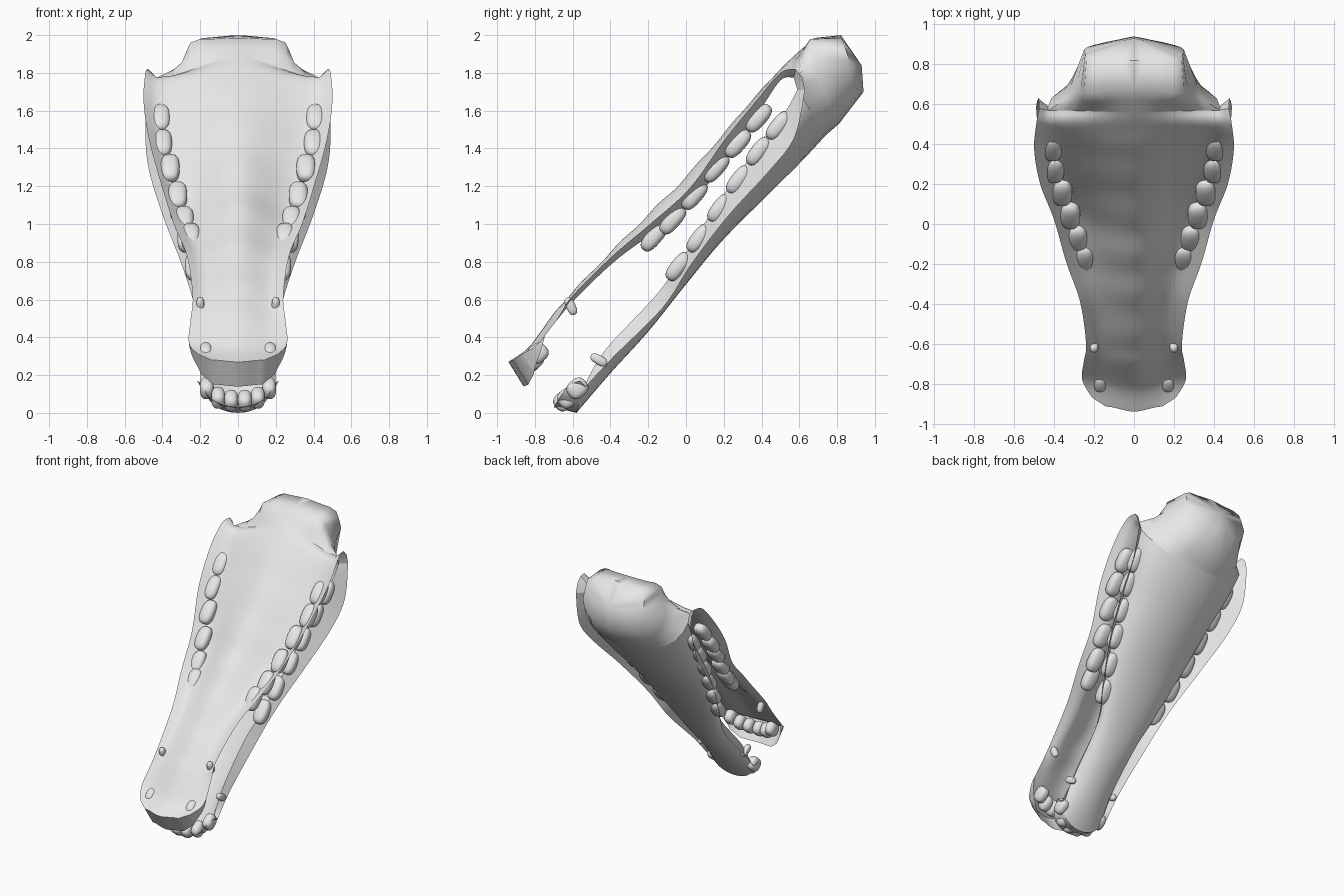
import bpy, bmesh, math
from mathutils import Vector, Matrix

cube = bpy.data.objects.get("Cube")
if cube:
    bpy.data.objects.remove(cube, do_unlink=True)

grey = bpy.data.materials.new("soft_grey")
grey.use_nodes = True
grey.diffuse_color = (0.8, 0.8, 0.8, 1)
grey.node_tree.nodes["Principled BSDF"].inputs["Base Color"].default_value = (0.8, 0.8, 0.8, 1)

STEPS = 6    # rows between stations
ACROSS = 6   # columns from the midline to the gum line


def spline(pts, steps):
    """Smooth curve through the given points."""
    pts = [Vector(p) for p in pts]
    out = []
    for i in range(len(pts) - 1):
        a, b, c, d = pts[max(i - 1, 0)], pts[i], pts[i + 1], pts[min(i + 2, len(pts) - 1)]
        for k in range(steps):
            t = k / steps
            out.append(b + (c - a) * (t / 2) + (2 * a - 5 * b + 4 * c - d) * (t * t / 2)
                       + (3 * b - a - 3 * c + d) * (t ** 3 / 2))
    return out + [pts[-1]]


def finish(name, bm, angle=50):
    """Turn a half mesh into a mirrored, smooth object."""
    bmesh.ops.remove_doubles(bm, verts=bm.verts, dist=0.0005)
    bmesh.ops.recalc_face_normals(bm, faces=bm.faces)
    mesh = bpy.data.meshes.new(name)
    bm.to_mesh(mesh)
    bm.free()
    ob = bpy.data.objects.new(name, mesh)
    bpy.context.collection.objects.link(ob)
    mesh.materials.append(grey)
    mirror = ob.modifiers.new("Mirror", "MIRROR")
    mirror.use_clip = True
    mirror.merge_threshold = 0.001
    bpy.ops.object.select_all(action="DESELECT")
    ob.select_set(True)
    bpy.context.view_layer.objects.active = ob
    bpy.ops.object.shade_smooth_by_angle(angle=math.radians(angle))


def loft(bm, rows):
    """Skin a list of equally long rows."""
    grid = [[bm.verts.new(p) for p in row] for row in rows]
    for r0, r1 in zip(grid, grid[1:]):
        for j in range(len(r0) - 1):
            bm.faces.new((r0[j], r0[j + 1], r1[j + 1], r1[j]))


def jaw_rows(stations, trough, ripple=0):
    """Rows running from the midline to the gum line and on to the lip edge."""
    mids = spline([(0, *s[0]) for s in stations], STEPS)
    gums = spline([s[1] for s in stations], STEPS)
    lips = spline([s[2] for s in stations], STEPS)
    rows = []
    for i, (m, g, l) in enumerate(zip(mids, gums, lips)):
        fade = math.sin(math.pi * i / (len(mids) - 1)) ** 2
        row = []
        for k in range(ACROSS + 1):
            u = k / ACROSS
            f = 1 - math.cos(u * math.pi / 2) if trough else u * u * (3 - 2 * u)
            p = m.lerp(g, f)
            p.x = g.x * (math.sin(u * math.pi / 2) if trough else u)
            wave = ripple * fade * (1 - u * u) * math.sin(i * math.pi / 3)
            row.append(p + Vector((0, -wave, wave)))
        rows.append(row + [g.lerp(l, 0.5), l])
    return rows


# Stations from front to back: midline (y, z), gum point, lip edge
upper = [((-.94, .27), (.14, -.915, .28), (.21, -.87, .31)),
         ((-.83, .35), (.19, -.80, .35), (.26, -.78, .37)),
         ((-.72, .50), (.20, -.70, .47), (.25, -.68, .50)),
         ((-.60, .64), (.19, -.59, .60), (.24, -.60, .62)),
         ((-.40, .85), (.20, -.38, .80), (.27, -.39, .83)),
         ((-.20, 1.05), (.25, -.18, .95), (.34, -.19, 1.0)),
         ((0, 1.25), (.31, .04, 1.12), (.40, .02, 1.19)),
         ((.20, 1.48), (.38, .22, 1.355), (.47, .20, 1.44)),
         ((.37, 1.68), (.42, .39, 1.60), (.50, .37, 1.65)),
         ((.50, 1.82), (.43, .50, 1.76), (.49, .50, 1.80)),
         ((.56, 1.88), (.43, .57, 1.775), (.475, .58, 1.82))]
lower = [((-.58, 0), (.17, -.55, .12), (.20, -.53, .14)),
         ((-.40, .21), (.17, -.43, .33), (.20, -.38, .30)),
         ((-.20, .43), (.18, -.17, .61), (.23, -.12, .56)),
         ((0, .68), (.24, -.03, .80), (.30, .03, .79)),
         ((.20, .92), (.32, .16, 1.10), (.40, .23, 1.05)),
         ((.45, 1.17), (.37, .36, 1.38), (.47, .44, 1.28)),
         ((.62, 1.34), (.41, .51, 1.57), (.49, .575, 1.46)),
         ((.74, 1.47), (.43, .59, 1.71), (.48, .63, 1.71))]
top_rows = jaw_rows(upper, False, 0.003)
low_rows = jaw_rows(lower, True)

# Upper jaw with its folded front lip
bm = bmesh.new()
loft(bm, top_rows)
edge = top_rows[0] + [r[-1] for r in top_rows[1:9]]
fold = []
for i, p in enumerate(edge):
    k = 1 - max(0, i - ACROSS) / (len(edge) - ACROSS - 1)
    fold.append(Vector((p.x * (1 - .08 * k), p.y + .08 * k, p.z - .13 * k)))
loft(bm, [edge, fold])
finish("upper_jaw", bm)

# Lower jaw with its front rim
bm = bmesh.new()
loft(bm, low_rows)
rim = []
for i, p in enumerate(low_rows[0]):
    k = i / (ACROSS + 2)
    rim.append(Vector((p.x * 1.08, p.y - .12 + .09 * k * k, p.z + .03)))
loft(bm, [low_rows[0], rim])
finish("lower_jaw", bm)

# Mouth corner strips joining the two lips
corner = [top_rows[-1][ACROSS:], low_rows[-1][ACROSS:]]
bend = [a.lerp(b, .5) + Vector((0, .01, .015)) * (j / 2) for j, (a, b) in enumerate(zip(*corner))]
bm = bmesh.new()
loft(bm, [corner[0], bend, corner[1]])
finish("mouth_corner", bm)


# Throat: closed bag behind the jaws
def resample(pts):
    fine = spline(pts, 12)
    n = 2 * ACROSS + 1
    return [fine[round(i * (len(fine) - 1) / n)] for i in range(n + 1)]


start = top_rows[-1][:ACROSS + 1] + low_rows[-1][:ACROSS + 1][::-1]
belly = resample([(0, .68, 1.985), (.13, .67, 1.98), (.24, .65, 1.97), (.28, .67, 1.89),
                  (.32, .71, 1.75), (.27, .77, 1.62), (.17, .80, 1.55), (0, .81, 1.53)])
back = resample([(0, .82, 2.0), (.12, .82, 1.99), (.23, .83, 1.97), (.245, .86, 1.88),
                 (.245, .88, 1.80), (.19, .90, 1.72), (.10, .92, 1.69), (0, .94, 1.70)])
half = [a.lerp(b, .5) for a, b in zip(start, belly)]
for p in half:
    p.x *= .95
bm = bmesh.new()
loft(bm, [start, half, belly, back, [Vector((0, .93, 1.84))] * len(back)])
bmesh.ops.dissolve_degenerate(bm, dist=0.0005, edges=bm.edges)
finish("throat", bm, 60)


# Teeth: rounded blocks aligned with the jaw
def teeth(name, items, tilt):
    bm = bmesh.new()
    for pos, size in items:
        made = bmesh.ops.create_icosphere(bm, subdivisions=3, radius=1)["verts"]
        turn = Matrix.Rotation(math.radians(tilt), 3, "X")
        for v in made:
            c = Vector([math.copysign(abs(a) ** .75, a) * s for a, s in zip(v.co, size)])
            v.co = turn @ c + Vector(pos)
    finish(name, bm, 80)


molar = (.051, .088, .042)
teeth("upper_molars", [(p, molar) for p in (
    (.41, .385, 1.56), (.40, .275, 1.425), (.36, .16, 1.295),
    (.32, .045, 1.15), (.285, -.07, 1.02), (.25, -.17, .93))], 49)
teeth("lower_molars", [(p, molar) for p in (
    (.39, .49, 1.52), (.37, .385, 1.385), (.34, .28, 1.235),
    (.31, .18, 1.085), (.27, .07, .925), (.23, -.04, .775))], 52)

incisor = (.037, .057, .05)
teeth("upper_incisors", [(p, incisor) for p in (
    (.04, -.82, .27), (.11, -.81, .28), (.17, -.785, .315))], 40)
teeth("lower_incisors", [(p, incisor) for p in (
    (.036, -.645, .065), (.105, -.625, .08), (.165, -.575, .13))], 40)

canine = (.022, .025, .05)
teeth("upper_canines", [((.20, -.61, .565), canine)], 25)
teeth("lower_canines", [((.18, -.46, .28), canine)], 60)
